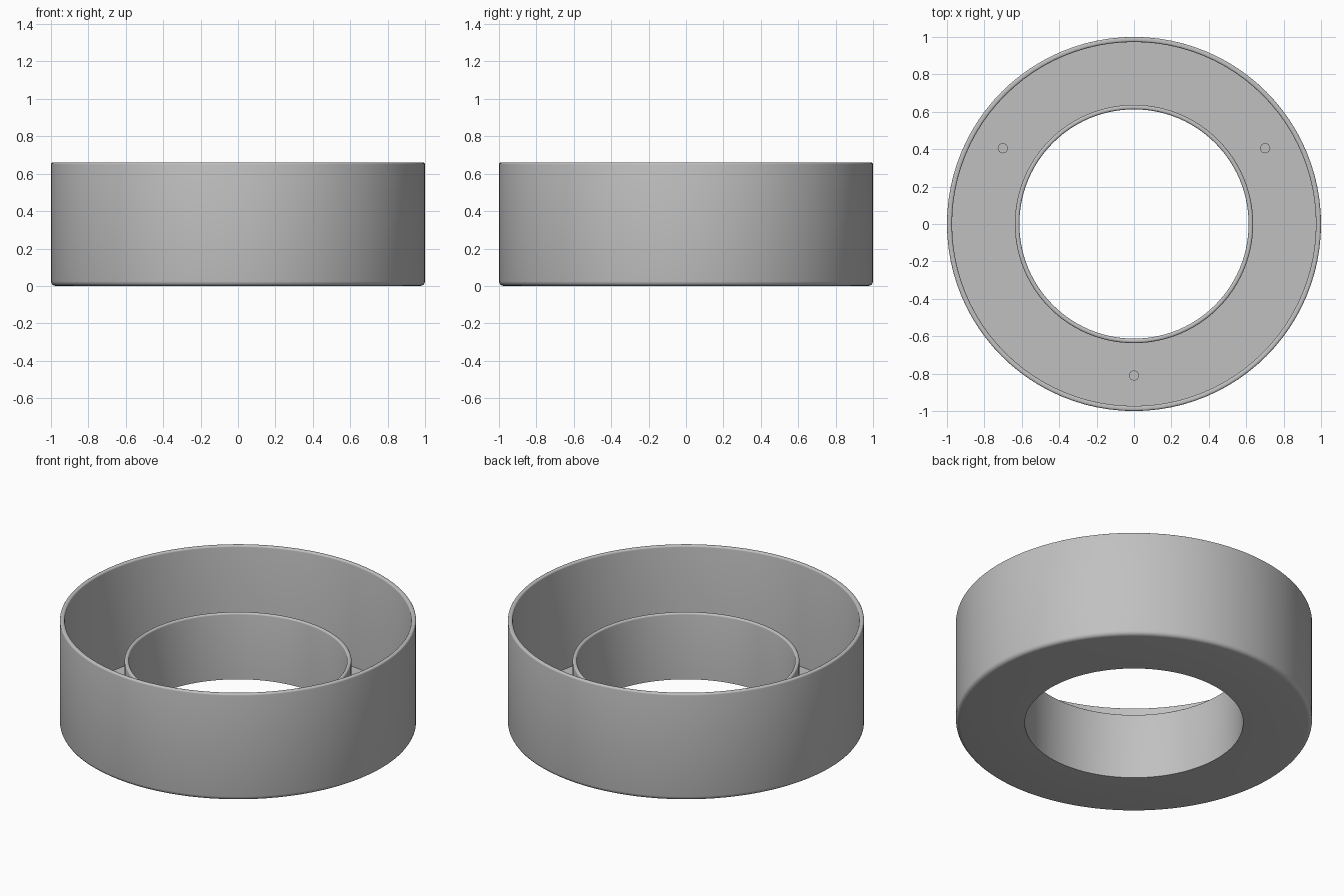
import bpy, bmesh
from math import cos, sin, pi, radians
from mathutils import Vector

if "Cube" in bpy.data.objects:
    bpy.data.objects.remove(bpy.data.objects["Cube"])

grey = bpy.data.materials.new("plain grey")
grey.use_nodes = True
grey.diffuse_color = (0.53, 0.53, 0.53, 1)
grey.node_tree.nodes["Principled BSDF"].inputs["Base Color"].default_value = grey.diffuse_color

SEGMENTS = 96


def rounded(corners, steps=4):
    """Profile points with each (radius, height, fillet) corner rounded off."""
    points = []
    for i, (r, z, fillet) in enumerate(corners):
        here = Vector((r, 0, z))
        if not fillet:
            points.append(here)
            continue
        before, after = (Vector((c[0], 0, c[1])) for c in
                         (corners[i - 1], corners[(i + 1) % len(corners)]))
        a = (before - here).normalized() * fillet
        b = (after - here).normalized() * fillet
        for s in range(steps + 1):
            t = s / steps * pi / 2
            points.append(here + a * (1 - sin(t)) + b * (1 - cos(t)))
    return points


def finish(name, bm):
    bmesh.ops.recalc_face_normals(bm, faces=bm.faces)
    mesh = bpy.data.meshes.new(name)
    bm.to_mesh(mesh)
    bm.free()
    mesh.materials.append(grey)
    obj = bpy.data.objects.new(name, mesh)
    bpy.context.collection.objects.link(obj)
    bpy.ops.object.select_all(action="DESELECT")
    obj.select_set(True)
    bpy.context.view_layer.objects.active = obj
    bpy.ops.object.shade_smooth_by_angle(angle=radians(35))
    return obj


# Ring tray: outer wall, floor and shorter inner wall turned as one profile
OUTER, OUTER_IN, INNER_OUT, HOLE = 1.0, 0.973, 0.637, 0.613
TOP, INNER_TOP, FLOOR = 0.66, 0.41, 0.025
profile = rounded([
    (HOLE, 0, 0), (OUTER, 0, 0.025),
    (OUTER, TOP, 0.01), (OUTER_IN, TOP, 0.01),
    (OUTER_IN, FLOOR, 0), (INNER_OUT, FLOOR, 0),
    (INNER_OUT, INNER_TOP, 0.01), (HOLE, INNER_TOP, 0.01),
])
bm = bmesh.new()
verts = [bm.verts.new(p) for p in profile]
edges = [bm.edges.new((v, verts[i - 1])) for i, v in enumerate(verts)]
bmesh.ops.spin(bm, geom=verts + edges, cent=(0, 0, 0), axis=(0, 0, 1),
               angle=2 * pi, steps=SEGMENTS, use_merge=True)
bmesh.ops.remove_doubles(bm, verts=bm.verts, dist=0.0001)
finish("ring_tray", bm)

# Three low locating pegs on the tray floor
PEG_HEIGHT = 0.04
for i, angle in enumerate((30, 150, 270)):
    bm = bmesh.new()
    bmesh.ops.create_cone(bm, cap_ends=True, segments=24, radius1=0.027,
                          radius2=0.027, depth=PEG_HEIGHT)
    peg = finish(f"floor_peg_{i + 1}", bm)
    a = radians(angle)
    peg.location = (0.81 * cos(a), 0.81 * sin(a), FLOOR + PEG_HEIGHT / 2 - 0.005)
